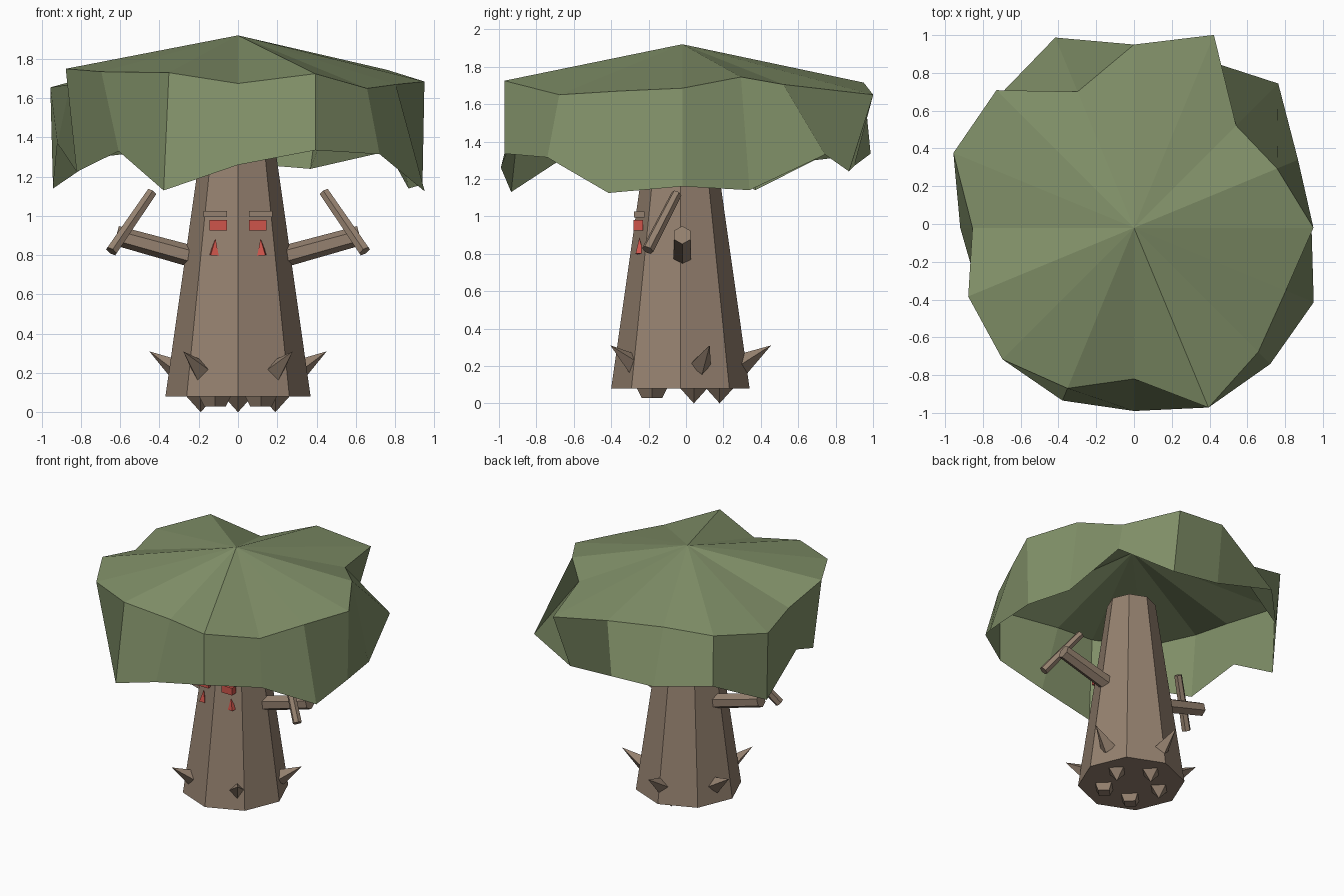
import bpy, bmesh
from math import cos, sin, radians
from mathutils import Vector, Matrix

if "Cube" in bpy.data.objects:
    bpy.data.objects.remove(bpy.data.objects["Cube"])


def material(name, rgb):
    m = bpy.data.materials.new(name)
    m.diffuse_color = (*rgb, 1)
    m.use_nodes = True
    m.node_tree.nodes["Principled BSDF"].inputs["Base Color"].default_value = m.diffuse_color
    return m


BARK = material("bark", (0.30, 0.22, 0.16))
LEAF = material("leaf", (0.22, 0.28, 0.14))
RED = material("red", (0.62, 0.09, 0.07))
CY = -0.02  # depth of the tree axis


def finish(name, bm, mat):
    bmesh.ops.recalc_face_normals(bm, faces=bm.faces)
    me = bpy.data.meshes.new(name)
    bm.to_mesh(me)
    bm.free()
    me.materials.append(mat)
    ob = bpy.data.objects.new(name, me)
    bpy.context.collection.objects.link(ob)
    return ob


def spar(name, a, b, r1, r2, sides, mat):
    """Tapered prism (or spike when r2 is 0) from a to b."""
    a, b = Vector(a), Vector(b)
    d = b - a
    mtx = Matrix.Translation((a + b) / 2) @ d.to_track_quat('Z', 'Y').to_matrix().to_4x4()
    bm = bmesh.new()
    bmesh.ops.create_cone(bm, cap_ends=True, segments=sides, radius1=r1,
                          radius2=r2, depth=d.length, matrix=mtx)
    bmesh.ops.remove_doubles(bm, verts=bm.verts, dist=1e-5)
    return finish(name, bm, mat)


def box(name, center, size, mat):
    bm = bmesh.new()
    bmesh.ops.create_cube(bm, size=1, matrix=Matrix.Translation(center) @ Matrix.Diagonal((*size, 1)))
    return finish(name, bm, mat)


def polar(r, deg, z):
    return Vector((r * cos(radians(deg)), CY + r * sin(radians(deg)), z))


# Trunk
spar("trunk", (0, -0.03, 0.08), (0, -0.03, 1.5), 0.37, 0.168, 8, BARK)

# Canopy: open shell, uneven fan on top and hanging skirt
# (rim radius, rim z, hem radius, hem z) every 22.5 degrees
RIM = [(.95, 1.685, .94, 1.16), (.82, 1.745, .94, 1.14), (.765, 1.705, 1.08, 1.33),
       (1.105, 1.65, .965, 1.24), (.97, 1.715, .92, 1.27), (.78, 1.65, 1.09, 1.335),
       (1.03, 1.70, 1.0, 1.30), (1.035, 1.655, 1.02, 1.14), (.855, 1.67, .92, 1.37),
       (.95, 1.75, .89, 1.225), (.985, 1.735, .86, 1.33), (.92, 1.73, .99, 1.13),
       (.80, 1.675, .97, 1.26), (1.03, 1.725, 1.03, 1.335), (.93, 1.65, 1.02, 1.315),
       (.87, 1.67, 1.03, 1.125)]
bm = bmesh.new()
apex = bm.verts.new((0, CY, 1.92))
top = [bm.verts.new(polar(p[0], i * 22.5, p[1])) for i, p in enumerate(RIM)]
hem = [bm.verts.new(polar(p[2], i * 22.5, p[3])) for i, p in enumerate(RIM)]
for i in range(16):
    j = (i + 1) % 16
    bm.faces.new((apex, top[i], top[j]))
    bm.faces.new((top[i], hem[i], hem[j], top[j]))
finish("canopy", bm, LEAF)

# Arms and face, both sides
for s, side in ((-1, "left"), (1, "right")):
    spar(side + "_arm", (s * 0.22, CY, 0.79), (s * 0.62, CY, 0.90), 0.055, 0.05, 6, BARK)
    spar(side + "_fist", (s * 0.645, -0.205, 0.82), (s * 0.44, -0.05, 1.12), 0.032, 0.028, 6, BARK)
    box(side + "_eye", (s * 0.10, -0.255, 0.953), (0.09, 0.05, 0.055), RED)
    box(side + "_brow", (s * 0.115, -0.25, 1.01), (0.12, 0.055, 0.03), BARK)
    spar(side + "_tear", (s * 0.122, -0.245, 0.80), (s * 0.115, -0.25, 0.885), 0.03, 0, 4, RED)

# Thorns around the base and stub roots beneath
for k in range(5):
    deg = 18 + 72 * k
    spar(f"thorn_{k}", polar(0.31, deg, 0.205), polar(0.475, deg, 0.31), 0.06, 0, 4, BARK)
    front = k in (3, 4)
    spar(f"root_{k}", polar(0.2, deg, 0.10), polar(0.2, deg, 0.03 if front else 0),
         0.09, 0.055 if front else 0, 4, BARK)
